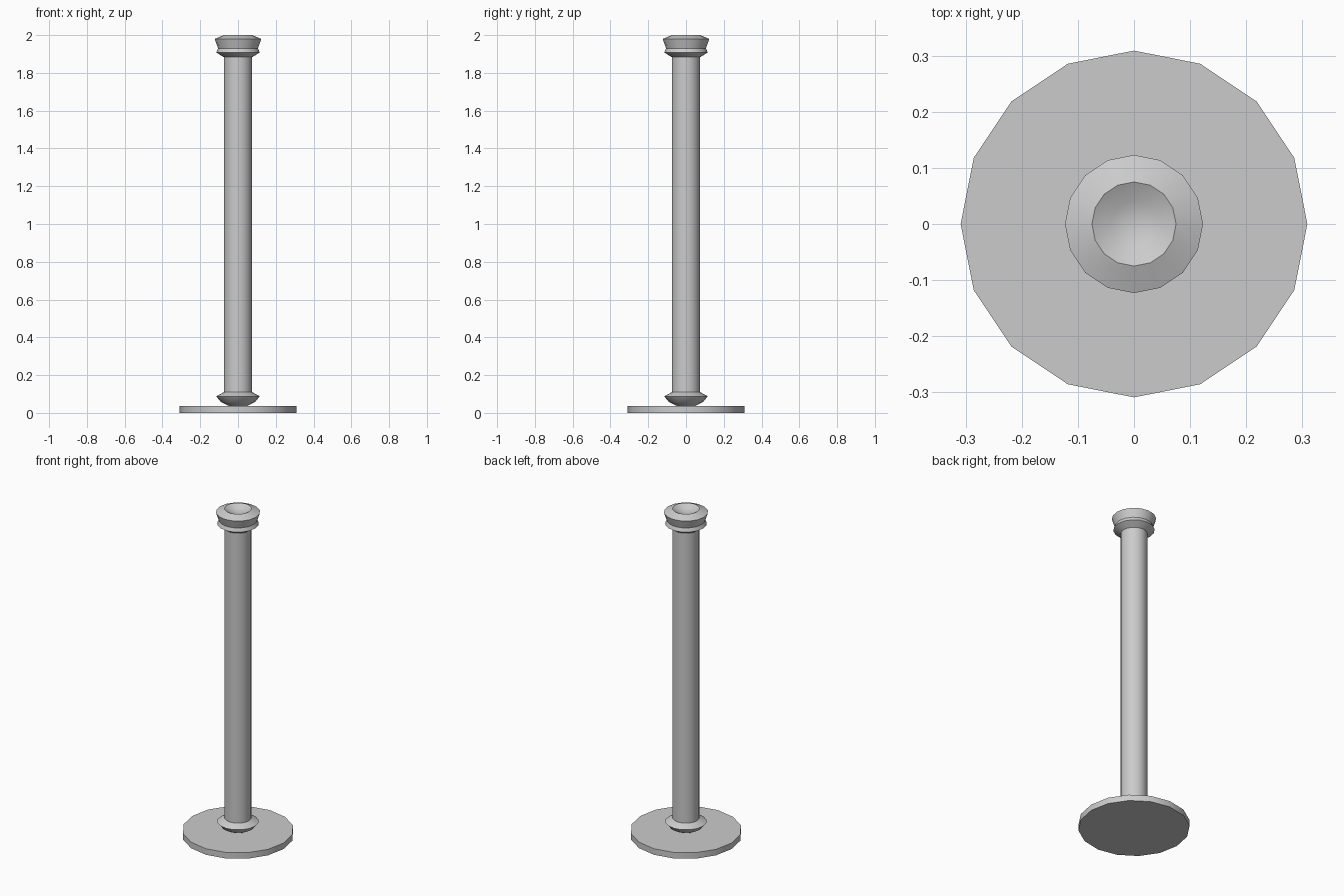
import bpy, bmesh
from math import cos, sin, pi, radians

if "Cube" in bpy.data.objects:
    bpy.data.objects.remove(bpy.data.objects["Cube"])

SIDES = 16


def lathe(name, profile):
    """Revolve (radius, z) points round z; radius 0 makes a pole point, open ends are capped."""
    bm = bmesh.new()
    rings = []
    for r, z in profile:
        if r == 0:
            rings.append([bm.verts.new((0, 0, z))] * SIDES)
        else:
            rings.append([bm.verts.new((r * cos(2 * pi * i / SIDES), r * sin(2 * pi * i / SIDES), z))
                          for i in range(SIDES)])
    for a, b in zip(rings, rings[1:]):
        for i in range(SIDES):
            j = (i + 1) % SIDES
            bm.faces.new(list(dict.fromkeys((a[i], a[j], b[j], b[i]))))
    if profile[0][0]:
        bm.faces.new(rings[0][::-1])
    if profile[-1][0]:
        bm.faces.new(rings[-1])
    bmesh.ops.recalc_face_normals(bm, faces=bm.faces)
    mesh = bpy.data.meshes.new(name)
    bm.to_mesh(mesh)
    bm.free()
    obj = bpy.data.objects.new(name, mesh)
    bpy.context.collection.objects.link(obj)
    bpy.ops.object.select_all(action='DESELECT')
    obj.select_set(True)
    bpy.context.view_layer.objects.active = obj
    bpy.ops.object.shade_smooth_by_angle(angle=radians(24))
    return obj


# Flat round foot
lathe("base_plate", [(0.309, 0), (0.309, 0.037)])

# Post in one turned piece: lower collar, shaft, grooved cap and dished top
lathe("post", [
    (0.05, 0.037), (0.093, 0.06), (0.115, 0.088), (0.075, 0.11),
    (0.075, 1.883), (0.115, 1.908), (0.106, 1.93),
    (0.123, 1.98), (0.075, 2.0), (0.04, 1.981), (0, 1.972),
])
